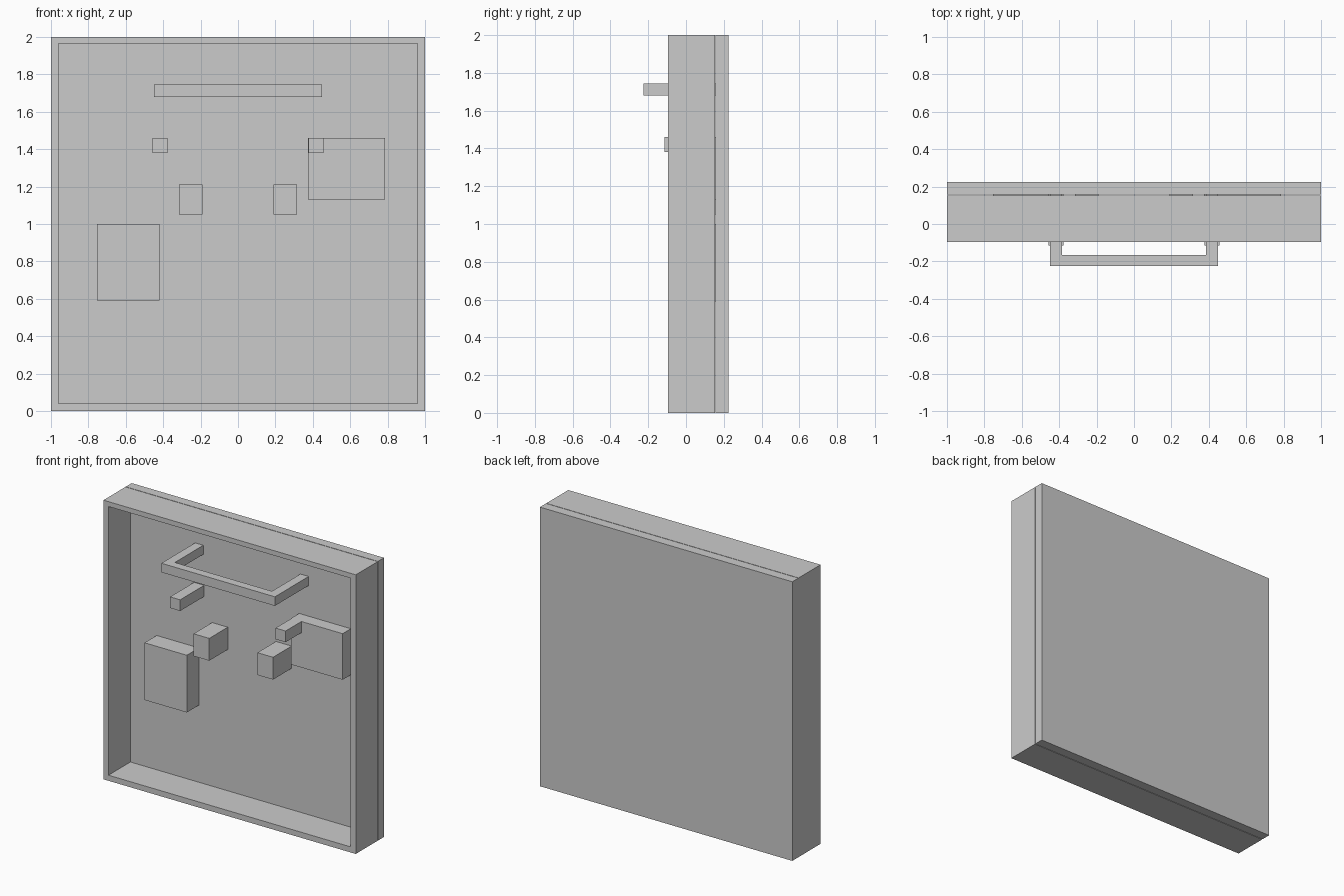
import bpy, bmesh

if "Cube" in bpy.data.objects:
    bpy.data.objects.remove(bpy.data.objects["Cube"])

FLOOR = 0.157      # front face of the back panel


def mesh_object(name, bm):
    bmesh.ops.recalc_face_normals(bm, faces=bm.faces)
    me = bpy.data.meshes.new(name)
    bm.to_mesh(me)
    bm.free()
    ob = bpy.data.objects.new(name, me)
    bpy.context.collection.objects.link(ob)
    return ob


def box(name, x, y, z):
    bm = bmesh.new()
    bmesh.ops.create_cube(bm, size=1)
    for v in bm.verts:
        v.co = [lo + (c + 0.5) * (hi - lo) for c, (lo, hi) in zip(v.co, (x, y, z))]
    return mesh_object(name, bm)


def extrude_face(bm, face, vec):
    geom = bmesh.ops.extrude_face_region(bm, geom=[face])["geom"]
    bmesh.ops.translate(bm, vec=vec, verts=[g for g in geom if isinstance(g, bmesh.types.BMVert)])


# Back panel
box("back_panel", (-1, 1), (FLOOR, 0.225), (0, 2))

# Open rectangular rim: outer and inner loops at front and back
bm = bmesh.new()
loops = []
for y in (-0.095, 0.153):
    for x, z0, z1 in ((1, 0, 2), (0.96, 0.04, 1.965)):
        loops.append([bm.verts.new(p) for p in
                      ((-x, y, z0), (x, y, z0), (x, y, z1), (-x, y, z1))])
for a, b in ((0, 1), (1, 3), (3, 2), (2, 0)):
    for i in range(4):
        j = (i + 1) % 4
        bm.faces.new((loops[a][i], loops[a][j], loops[b][j], loops[b][i]))
mesh_object("rim", bm)

# U-shaped handle
half = [(0.45, FLOOR), (0.45, -0.225)]
inner = [(0.385, -0.165), (0.385, FLOOR)]
profile = half + [(-x, y) for x, y in reversed(half)] + [(-x, y) for x, y in reversed(inner)] + inner
bm = bmesh.new()
face = bm.faces.new([bm.verts.new((x, y, 1.68)) for x, y in profile])
extrude_face(bm, face, (0, 0, 0.065))
mesh_object("handle", bm)

# Paired pegs and blocks
for side, s in (("left", -1), ("right", 1)):
    for name, cx, w, y, z in (("peg", 0.418, 0.04, -0.115, (1.38, 1.46)),
                              ("block", 0.253, 0.062, -0.053, (1.05, 1.21))):
        box(f"{side}_{name}", (s * cx - w, s * cx + w), (y, FLOOR), z)

# Flat plates
box("left_plate", (-0.755, -0.42), (0.02, FLOOR), (0.59, 1.0))
box("right_plate", (0.375, 0.785), (0.064, FLOOR), (1.13, 1.46))
